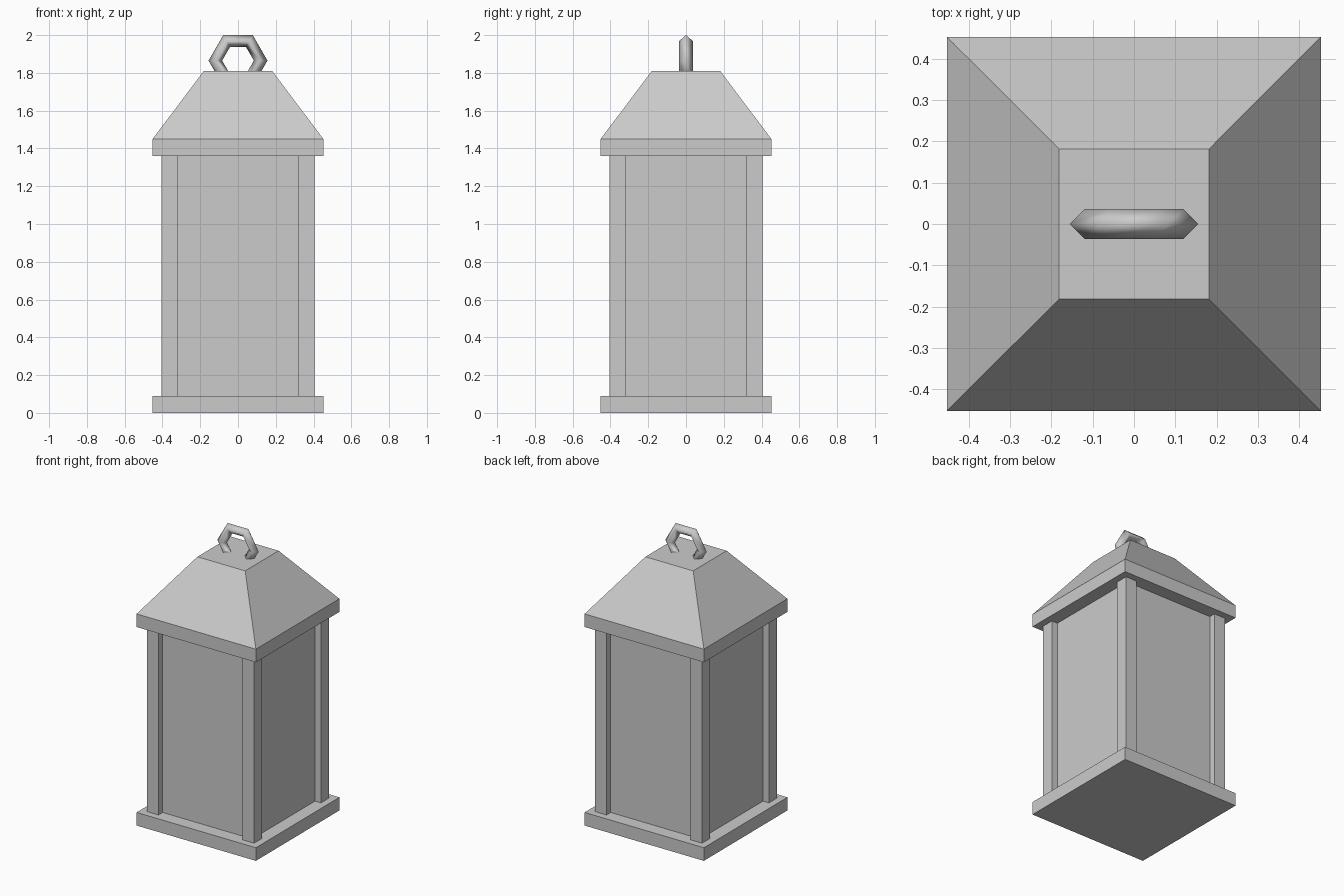
import bpy
from math import pi, sqrt

if "Cube" in bpy.data.objects:
    bpy.data.objects.remove(bpy.data.objects["Cube"])


def box(name, half, z0, z1, x=0.0, y=0.0):
    bpy.ops.mesh.primitive_cube_add(size=1, location=(x, y, (z0 + z1) / 2))
    ob = bpy.context.object
    ob.name = name
    ob.scale = (2 * half, 2 * half, z1 - z0)
    bpy.ops.object.transform_apply(location=False, rotation=False, scale=True)
    return ob


# Base slab, lantern body and eaves slab
box("base", 0.452, 0.0, 0.09)
box("glass_body", 0.36, 0.09, 1.36)
box("eaves", 0.452, 1.36, 1.45)

# Corner posts
for side_y, label_y in ((-1, "front"), (1, "back")):
    for side_x, label_x in ((-1, "left"), (1, "right")):
        box(f"{label_y}_{label_x}_post", 0.043, 0.09, 1.36,
            side_x * 0.362, side_y * 0.362)

# Truncated pyramid roof
bpy.ops.mesh.primitive_cone_add(vertices=4, radius1=0.452 * sqrt(2),
                                radius2=0.181 * sqrt(2), depth=0.36,
                                location=(0, 0, 1.63), rotation=(0, 0, pi / 4))
bpy.context.object.name = "roof"

# Six-sided carrying ring, sunk into the roof top
bpy.ops.mesh.primitive_torus_add(major_segments=6, minor_segments=4,
                                 major_radius=0.12, minor_radius=0.036,
                                 location=(0, 0, 1.865), rotation=(pi / 2, 0, 0))
bpy.context.object.name = "ring_handle"
bpy.ops.object.shade_smooth()
